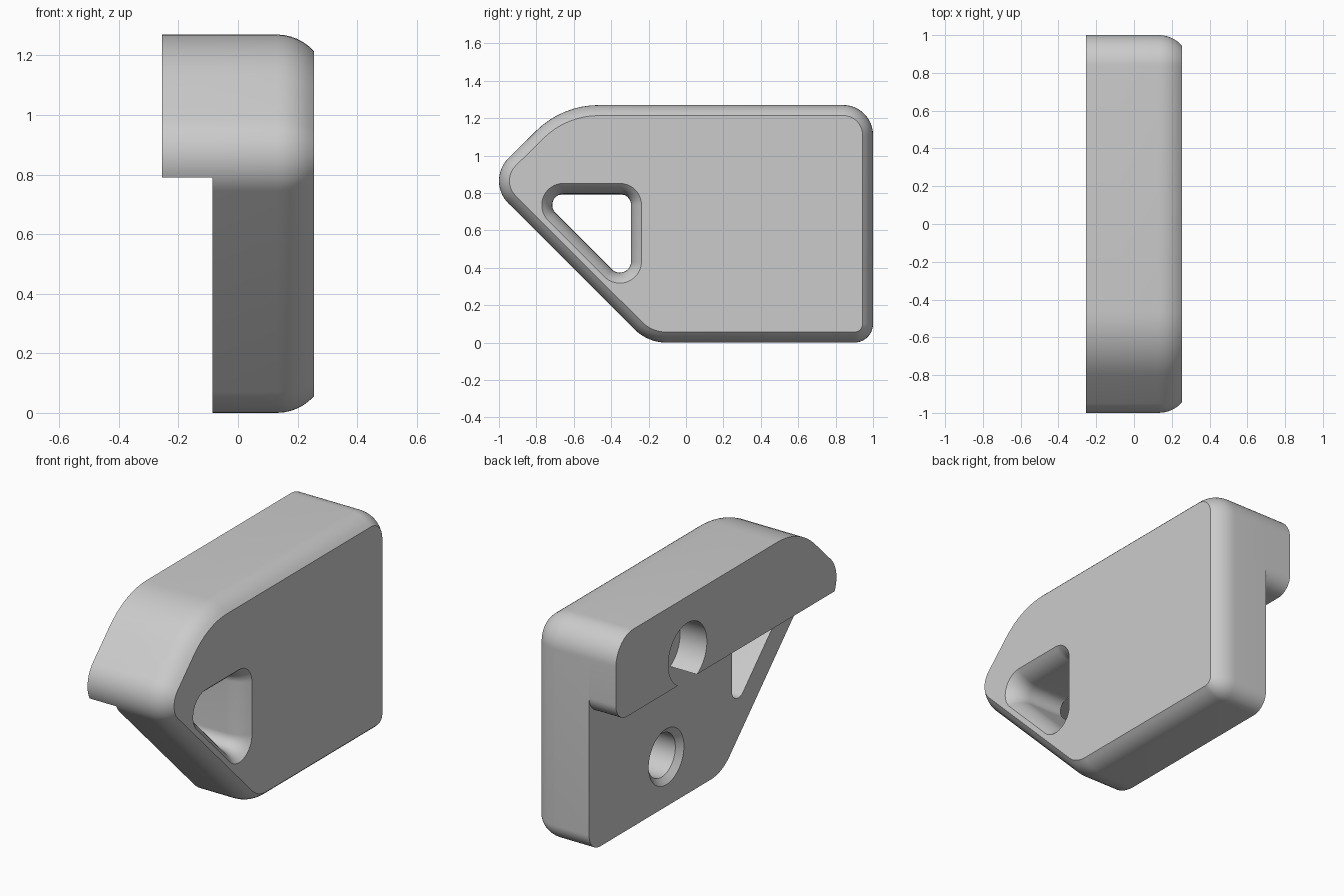
import bpy, bmesh
from math import radians, sin, cos

if "Cube" in bpy.data.objects:
    bpy.data.objects.remove(bpy.data.objects["Cube"])

grey = bpy.data.materials.new("plain_grey")
grey.use_nodes = True
grey.diffuse_color = (0.6, 0.6, 0.6, 1)
grey.node_tree.nodes["Principled BSDF"].inputs["Base Color"].default_value = (0.6, 0.6, 0.6, 1)


def outline(arcs, inset):
    """Chain of arcs (y, z, radius, start, end) shrunk by an inset."""
    pts = []
    for y, z, r, a, b in arcs:
        n = max(4, round(abs(b - a) / 6))
        for i in range(n + 1):
            t = radians(a + (b - a) * i / n)
            pts.append((y + (r - inset) * cos(t), z + (r - inset) * sin(t)))
    return pts


def loft(name, arcs, layers):
    """Solid along x through layers of (x, inset)."""
    bm = bmesh.new()
    rings = [[bm.verts.new((x, y, z)) for y, z in outline(arcs, d)] for x, d in layers]
    n = len(rings[0])
    for lo, hi in zip(rings, rings[1:]):
        for i in range(n):
            j = (i + 1) % n
            bm.faces.new((lo[i], lo[j], hi[j], hi[i]))
    bm.faces.new(rings[0][::-1])
    bm.faces.new(rings[-1])
    bmesh.ops.remove_doubles(bm, verts=bm.verts[:], dist=1e-5)
    bmesh.ops.recalc_face_normals(bm, faces=bm.faces[:])
    mesh = bpy.data.meshes.new(name)
    bm.to_mesh(mesh)
    bm.free()
    mesh.materials.append(grey)
    ob = bpy.data.objects.new(name, mesh)
    bpy.context.collection.objects.link(ob)
    return ob


def activate(ob):
    bpy.ops.object.select_all(action='DESELECT')
    ob.select_set(True)
    bpy.context.view_layer.objects.active = ob


def cut(target, cutter):
    mod = target.modifiers.new("cut", 'BOOLEAN')
    mod.operation = 'DIFFERENCE'
    mod.solver = 'EXACT'
    mod.object = cutter
    activate(target)
    bpy.ops.object.modifier_apply(modifier=mod.name)
    bpy.data.objects.remove(cutter)


def circle(y, z, r):
    return [(y, z, r, 0, 180), (y, z, r, 180, 360)]


BACK, STEP, FRONT = -0.255, -0.085, 0.255
FILLET, START = 0.167, 0.13
rim = [(START + FILLET * sin(radians(a)), FILLET * (1 - cos(radians(a))))
       for a in (8, 16, 24, 32, 40, 48.4)]
rim[-1] = (FRONT, rim[-1][1])

# Main body with its rounded outer rim
top_arcs = [(0.84, 1.11, 0.16, 0, 90), (-0.465, 0.79, 0.48, 90, 135)]
body_arcs = [(0.9, 0.1, 0.1, -90, 0)] + top_arcs + [
    (-0.83, 0.865, 0.17, 135, 225), (-0.105, 0.24, 0.24, 225, 270)]
body = loft("main_body", body_arcs, [(STEP, 0), (START, 0)] + rim)

# Triangular window flared towards the outer face
window = [(-0.354, 0.735, 0.06, 0, 90), (-0.655, 0.735, 0.06, 90, 225),
          (-0.354, 0.434, 0.06, 225, 360)]
flare = [(x, -d) for x, d in rim]
cut(body, loft("window_cutter", window,
               [(-0.2, 0), (START, 0)] + flare + [(0.3, flare[-1][1])]))

# Blind hole with a chamfered mouth
cut(body, loft("hole_cutter", circle(0.3, 0.285, 0.16),
               [(-0.12, 0), (STEP, 0), (-0.055, 0.035), (0.14, 0.035)]))

# Raised upper ledge, with a round pocket open at its lower edge
ledge_arcs = [(0.9, 0.89, 0.1, -90, 0)] + top_arcs + [(-0.83, 0.865, 0.17, 135, 206.2)]
ledge = loft("upper_ledge", ledge_arcs, [(BACK, 0), (STEP, 0)])
cut(ledge, loft("pocket_cutter", circle(0.35, 0.943, 0.175), [(-0.4, 0), (0.1, 0)]))

for ob in (body, ledge):
    activate(ob)
    bpy.ops.object.shade_smooth_by_angle(angle=radians(30))
